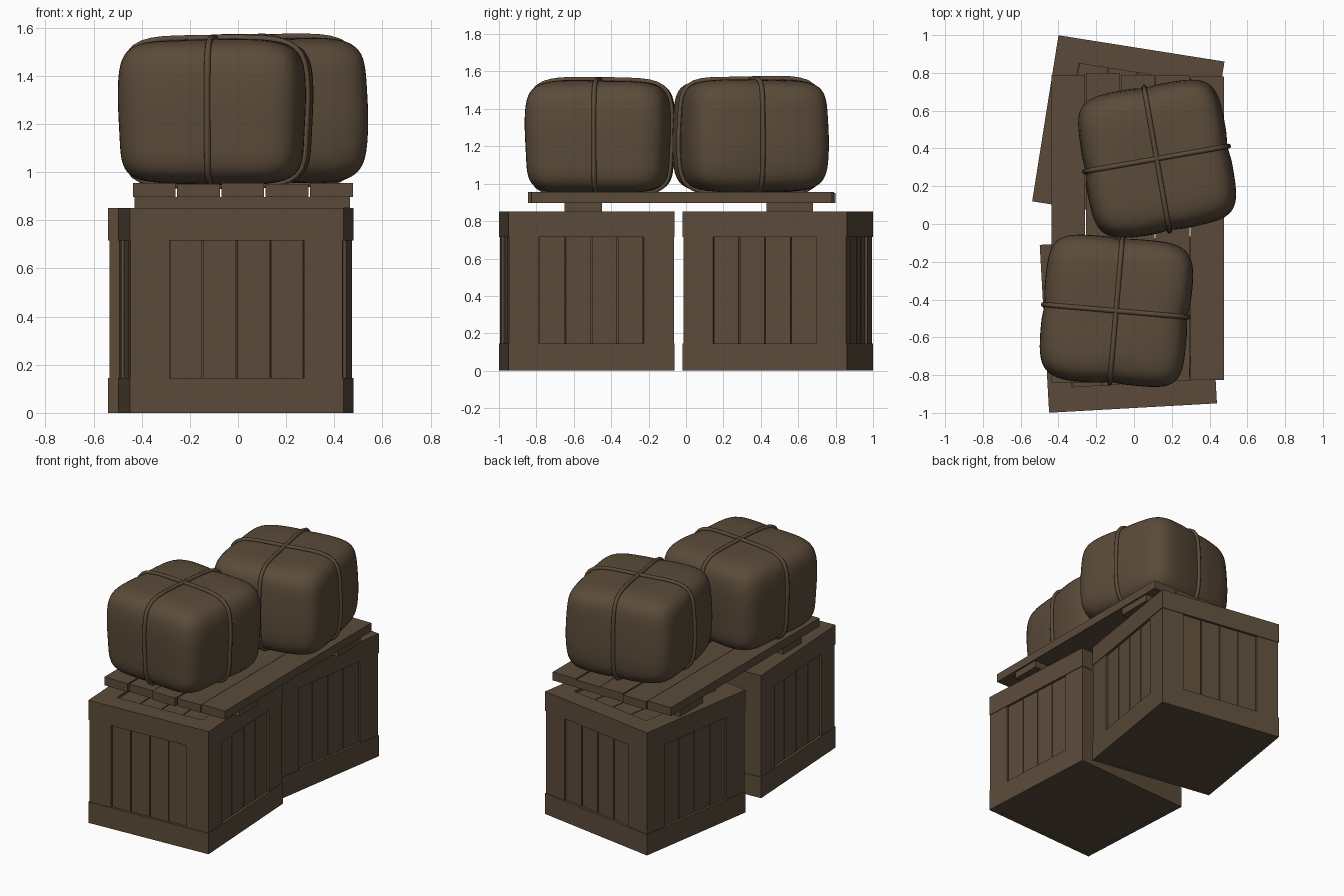
import bpy, bmesh, math
from mathutils import Matrix, Vector

if "Cube" in bpy.data.objects:
    bpy.data.objects.remove(bpy.data.objects["Cube"])

brown = bpy.data.materials.new("dull_brown")
brown.diffuse_color = (0.105, 0.071, 0.042, 1)
brown.use_nodes = True
brown.node_tree.nodes["Principled BSDF"].inputs["Base Color"].default_value = brown.diffuse_color


def finish(bm, name, loc, deg):
    me = bpy.data.meshes.new(name)
    bm.to_mesh(me)
    bm.free()
    ob = bpy.data.objects.new(name, me)
    bpy.context.collection.objects.link(ob)
    ob.location = loc
    ob.rotation_euler = (0, 0, math.radians(deg))
    me.materials.append(brown)
    return ob


def box(bm, x, y, z, rot=Matrix()):
    """Box from (min, max) ranges."""
    c = Vector([(a + b) / 2 for a, b in (x, y, z)])
    s = [b - a for a, b in (x, y, z)]
    bmesh.ops.create_cube(bm, size=1, matrix=rot @ Matrix.Translation(c) @ Matrix.Diagonal((*s, 1)))


# Crates: recessed core, plank panels, and a frame of rails and posts
def crate(name, loc, deg):
    bm = bmesh.new()
    h, top, post, d = 0.445, 0.85, 0.165, 0.03
    box(bm, (-h + d, h - d), (-h + d, h - d), (0.005, top - d))
    inner = h - post
    w = 2 * inner / 4
    for k in range(4):
        r = Matrix.Rotation(k * math.pi / 2, 4, 'Z')
        for z in ((0.0, 0.145), (0.715, top)):                     # rails
            box(bm, (-h, h - d), (-h, -h + d), z, r)
        for sx in (-1, 1):                                         # posts
            x = sorted((sx * inner, sx * (h - 0.005)))
            box(bm, x, (-h + 0.004, -h + d), (0.145, 0.715), r)
        for i in range(4):                                         # planks
            x0 = -inner + i * w
            box(bm, (x0 + 0.003, x0 + w - 0.003), (-h + 0.017, -h + d + 0.002), (0.145, 0.715), r)
        box(bm, (-h, h - 0.13), (-h, -h + 0.13), (top - d, top), r)  # lid frame
    lw = 2 * (h - 0.13) / 4
    for i in range(4):                                             # lid planks
        x0 = -h + 0.13 + i * lw
        box(bm, (x0 + 0.003, x0 + lw - 0.003), (-h + 0.13, h - 0.13), (top - d - 0.002, top - 0.016))
    # floor closing the underside
    box(bm, (-h + 0.01, h - 0.01), (-h + 0.01, h - 0.01), (0.001, 0.02))
    return finish(bm, name, loc, deg)


crate("front_crate", (-0.03, -0.53, 0), 3.2)
crate("back_crate", (-0.03, 0.49, 0), -9)

# Pallet: five long planks on two cross runners
bm = bmesh.new()
ends = [(-0.84, 0.79), (-0.83, 0.80), (-0.845, 0.79), (-0.83, 0.785), (-0.825, 0.78)]
for i, y in enumerate(ends):
    x0 = -0.44 + i * 0.184
    box(bm, (x0 + 0.003, x0 + 0.181), y, (0.897, 0.955 - 0.004 * (i % 2)))
for y in ((-0.65, -0.45), (0.43, 0.68)):
    box(bm, (-0.43, 0.465), y, (0.85, 0.897))
finish(bm, "pallet", (0, 0, 0), 0)


# Bales: soft rounded blocks pinched slightly along the ropes
HALF = Vector((0.385, 0.385, 0.302))


def bale_point(p, ph):
    n = 5.5
    r = sum(abs(c) ** n for c in p) ** (-1 / n)
    q = Vector([c * r for c in p])
    lump = 1 + 0.012 * math.sin(4 * q.x + ph) * math.cos(3.5 * q.y + 2 * ph) + 0.01 * math.sin(4 * q.z + ph)
    pinch = 0.022 * (math.exp(-(q.x / 0.13) ** 2) + math.exp(-(q.y / 0.13) ** 2))
    edge = max(abs(q.x), abs(q.y)) ** 4
    q *= lump - pinch * edge
    return Vector([a * b for a, b in zip(q, HALF)])


def bale(name, loc, deg, ph):
    bm = bmesh.new()
    bmesh.ops.create_cube(bm, size=2)
    bmesh.ops.subdivide_edges(bm, edges=bm.edges[:], cuts=23, use_grid_fill=True)
    for v in bm.verts:
        v.co = bale_point(v.co, ph)
    for f in bm.faces:
        f.smooth = True
    finish(bm, name, loc, deg)
    # Two ropes crossing on top
    for axis in (0, 1):
        cu = bpy.data.curves.new(f"{name}_rope_{axis + 1}", 'CURVE')
        cu.dimensions = '3D'
        cu.bevel_depth = 0.013
        cu.bevel_resolution = 2
        sp = cu.splines.new('POLY')
        N = 72
        sp.points.add(N - 1)
        for i in range(N):
            a = 2 * math.pi * i / N
            p = Vector((0, math.cos(a), math.sin(a)))
            if axis:
                p = Vector((p.y, 0, p.z))
            q = bale_point(p, ph)
            sp.points[i].co = (*(q + q.normalized() * 0.006), 1)
        sp.use_cyclic_u = True
        cu.materials.append(brown)
        ob = bpy.data.objects.new(cu.name, cu)
        bpy.context.collection.objects.link(ob)
        ob.location = loc
        ob.rotation_euler = (0, 0, math.radians(deg))


bale("front_bale", (-0.095, -0.46, 1.252), -5, 0.6)
bale("back_bale", (0.12, 0.345, 1.255), 10, 2.1)
